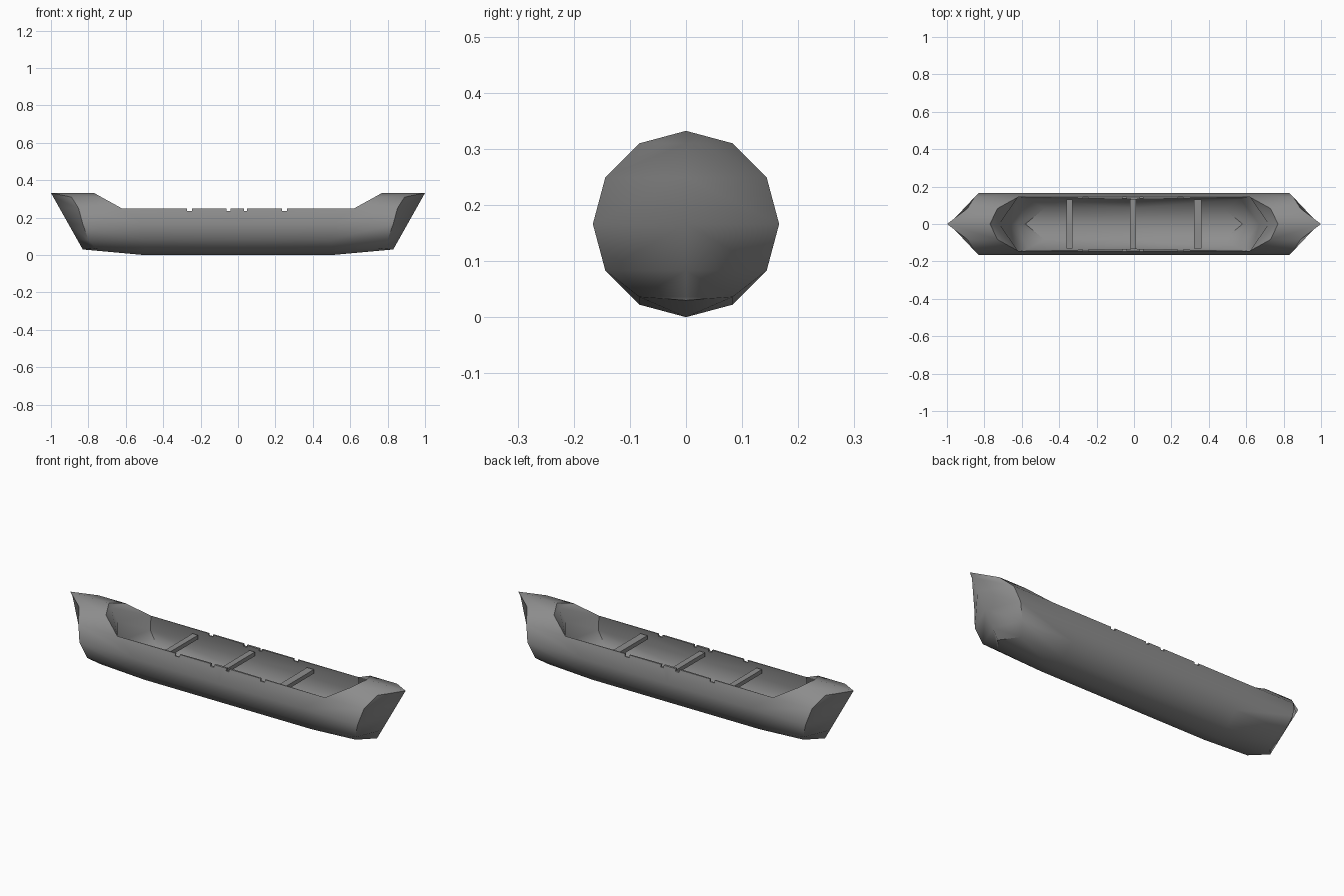
import bpy, bmesh, math

if "Cube" in bpy.data.objects:
    bpy.data.objects.remove(bpy.data.objects["Cube"])

R = 0.166
ANGLES = [-90, -60, -30, 0, 30, 60, 90]

grey = bpy.data.materials.new("dark_grey")
grey.diffuse_color = (0.27, 0.27, 0.27, 1)
grey.use_nodes = True
grey.node_tree.nodes["Principled BSDF"].inputs["Base Color"].default_value = grey.diffuse_color


def ring(a, r=R):
    t = math.radians(a)
    return abs(r * math.cos(t)) if abs(a) < 90 else 0.0, R + r * math.sin(t)


def activate(ob):
    bpy.ops.object.select_all(action='DESELECT')
    ob.select_set(True)
    bpy.context.view_layer.objects.active = ob


def apply(ob, name):
    activate(ob)
    bpy.ops.object.modifier_apply(modifier=name)


def box(name, x0, x1, y, z0, z1):
    bpy.ops.mesh.primitive_cube_add(size=1, location=((x0 + x1) / 2, 0, (z0 + z1) / 2))
    ob = bpy.context.object
    ob.name = name
    ob.scale = (x1 - x0, 2 * y, z1 - z0)
    bpy.ops.object.transform_apply(location=False, rotation=False, scale=True)
    ob.data.materials.append(grey)
    return ob


# Hull: one quarter (x >= 0, y >= 0), then mirrored twice
bm = bmesh.new()


def face(*pts):
    bm.faces.new([bm.verts.new(p) for p in pts])


def skin(rows):
    for a, b in zip(rows, rows[1:]):
        for i in range(len(a) - 1):
            face(a[i], a[i + 1], b[i + 1], b[i])


def end_cap(rim, top, bottom):
    """Fill between a rim and the straight stem line on the centre plane."""
    stem = []
    for p in rim:
        t = (p[2] - bottom[2]) / (top[2] - bottom[2])
        stem.append((bottom[0] + t * (top[0] - bottom[0]), 0, p[2]))
    stem[0], stem[-1] = bottom, top
    skin([rim, stem])


# outer shell with swept-back pointed ends
rim_x = [0.83, 0.76, 0.80, 0.83, 0.852, 0.89, 1.0]
outer_rim = [(x, *ring(a)) for x, a in zip(rim_x, ANGLES)]
outer_rim[0] = (0.83, 0, 0.03)
outer_rim[1] = (0.76, 0.083, 0.036)
edge = [(0.62, *ring(30)), (0.73, *ring(60)), (0.77, *ring(90))]
rows = []
for i in range(5):
    y, z = ring(ANGLES[i])
    rows.append([(0, y, z), (0.62 if i == 4 else 0.5, y, z), outer_rim[i]])
skin(rows)
skin([[edge[i], outer_rim[4 + i]] for i in range(3)])
end_cap(outer_rim, outer_rim[-1], outer_rim[0])

# hollow inside with scooped ends and a thin gunwale
floor = [(0.58, 0, 0.018), (0.48, 0.084, 0.036), (0.57, 0.133, 0.09), (0.63, 0.152, R)]
lip = (0.132, edge[0][2])
skin([[(0, *p[1:]), p] for p in floor] + [[(0, *lip), edge[0]]])
face((0, *lip), edge[0], (0, *edge[0][1:]))
end_cap(floor + edge, edge[-1], floor[0])

bmesh.ops.remove_doubles(bm, verts=bm.verts, dist=1e-4)
bmesh.ops.dissolve_degenerate(bm, edges=bm.edges, dist=1e-5)
mesh = bpy.data.meshes.new("hull")
bm.to_mesh(mesh)
bm.free()
hull = bpy.data.objects.new("hull", mesh)
mesh.materials.append(grey)
bpy.context.collection.objects.link(hull)
mir = hull.modifiers.new("mirror", 'MIRROR')
mir.use_axis = (True, True, False)
mir.merge_threshold = 0.0005
apply(hull, "mirror")
bm = bmesh.new()
bm.from_mesh(mesh)
bmesh.ops.recalc_face_normals(bm, faces=bm.faces)
bm.to_mesh(mesh)
bm.free()

# Small notches through both gunwales
for x0, x1 in ((-0.272, -0.246), (-0.062, -0.04), (0.032, 0.048), (0.236, 0.262)):
    cutter = box("notch_cutter", x0, x1, 0.3, 0.236, 0.30)
    cutter.hide_render = True
    b = hull.modifiers.new("notch", 'BOOLEAN')
    b.operation, b.solver, b.object = 'DIFFERENCE', 'EXACT', cutter
    apply(hull, "notch")
    bpy.data.objects.remove(cutter)
activate(hull)
bpy.ops.object.shade_smooth_by_angle(angle=math.radians(45))

# Stems and keel on the centre plane stay soft
mesh = hull.data
for e in mesh.edges:
    if all(abs(mesh.vertices[v].co.y) < 1e-4 for v in e.vertices):
        e.use_edge_sharp = False

# Cross seats
for i, (x0, x1) in enumerate(((-0.362, -0.33), (-0.022, 0.01), (0.322, 0.362))):
    box(f"seat_{i + 1}", x0, x1, 0.13, 0.205, 0.227)
